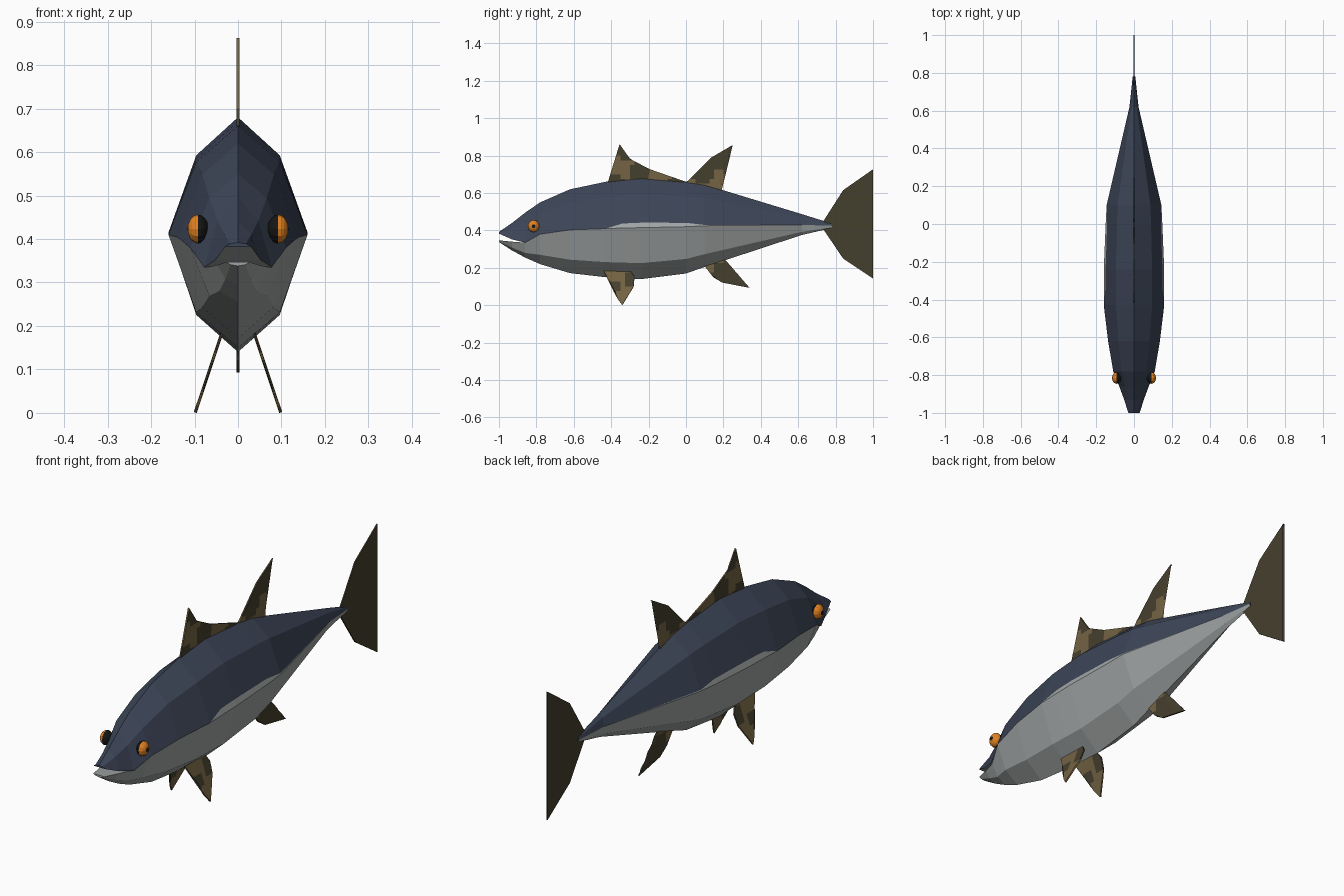
import bpy, bmesh, math
from mathutils import Vector

if "Cube" in bpy.data.objects:
    bpy.data.objects.remove(bpy.data.objects["Cube"])


def material(name, rgb):
    m = bpy.data.materials.new(name)
    m.diffuse_color = (*rgb, 1)
    m.use_nodes = True
    m.node_tree.nodes["Principled BSDF"].inputs["Base Color"].default_value = m.diffuse_color
    return m


NAVY = material("navy back", (0.046, 0.060, 0.096))
GREY = material("silver belly", (0.36, 0.38, 0.38))
TAN = material("tan fin", (0.175, 0.125, 0.056))
OLIVE = material("dark olive fin", (0.060, 0.050, 0.027))
ORANGE = material("orange eye", (0.75, 0.22, 0.015))
BLACK = material("black pupil", (0.008, 0.008, 0.008))


def finish(bm, name, mats):
    me = bpy.data.meshes.new(name)
    bm.to_mesh(me)
    bm.free()
    ob = bpy.data.objects.new(name, me)
    bpy.context.collection.objects.link(ob)
    for m in mats:
        me.materials.append(m)
    return ob


# ---- body: navy upper loft and silver lower loft sharing a rim line ----
def half_ring(y, tip, mid, w, rim, upper):
    side = Vector((w, y, mid))
    top_shoulder = Vector((0.6 * w, y, mid + 0.67 * (tip - mid)))
    low_shoulder = Vector((0.6 * w, y, mid + 0.69 * (tip - mid)))
    if upper:
        half = [side.lerp(top_shoulder, rim), top_shoulder]
    else:
        half = [side, low_shoulder]
    mirrored = [Vector((-p.x, p.y, p.z)) for p in reversed(half)]
    return half + [Vector((0, y, tip))] + mirrored


def loft(bm, rings, mat, floors):
    rows = [[bm.verts.new(p) for p in r] for r in rings]
    for i, (a, b) in enumerate(zip(rows, rows[1:])):
        for j in range(len(a) - 1):
            bm.faces.new((a[j], a[j + 1], b[j + 1], b[j])).material_index = mat
        if i < floors:      # roof or floor of the mouth
            bm.faces.new((a[-1], a[0], b[0], b[-1])).material_index = 1
    if floors:              # lip
        bm.faces.new(rows[0]).material_index = mat
    return rows


# shared stations: y, top, bottom, mid, half width, rim rise
trunk = [(-0.78, 0.55, 0.22, 0.38, 0.11, 0), (-0.62, 0.62, 0.172, 0.403, 0.137, 0),
         (-0.43, 0.66, 0.15, 0.41, 0.16, 0), (-0.34, 0.67, 0.145, 0.413, 0.16, 0.14),
         (-0.24, 0.68, 0.14, 0.415, 0.16, 0.15), (0, 0.66, 0.17, 0.42, 0.15, 0.13),
         (0.1, 0.645, 0.205, 0.425, 0.145, 0.03), (0.62, 0.487, 0.376, 0.43, 0.024, 0),
         (0.78, 0.437, 0.413, 0.425, 0.007, 0)]
upper_jaw = [(-1.0, 0.392, 0.383, 0.03), (-0.93, 0.44, 0.352, 0.052), (-0.86, 0.495, 0.335, 0.078)]
lower_jaw = [(-1.0, 0.338, 0.347, 0.028), (-0.93, 0.293, 0.340, 0.048), (-0.86, 0.255, 0.335, 0.072)]

bm = bmesh.new()
up = [half_ring(*s, 0, True) for s in upper_jaw]
up += [half_ring(y, t, m, w, r, True) for y, t, b, m, w, r in trunk]
low = [half_ring(*s, 0, False) for s in lower_jaw]
low += [half_ring(y, b, m, w, r, False) for y, t, b, m, w, r in trunk]
loft(bm, up, 0, 3)
loft(bm, low, 1, 3)
# silver strip between the widest line and the colour rim
for s in (0, -1):
    for i in range(3, len(up) - 1):
        pts = [low[i][s], low[i + 1][s], up[i + 1][s], up[i][s]]
        uniq = [p for k, p in enumerate(pts) if (p - pts[k - 1]).length > 1e-5]
        if len(uniq) > 2:
            bm.faces.new([bm.verts.new(p) for p in uniq]).material_index = 1
bmesh.ops.remove_doubles(bm, verts=bm.verts, dist=1e-4)
bmesh.ops.holes_fill(bm, edges=bm.edges, sides=0)
bmesh.ops.recalc_face_normals(bm, faces=bm.faces)
finish(bm, "body", [NAVY, GREY])


# ---- fins: flat outlines (y, z) given thickness, coloured by a rule ----
def fin(name, outline, is_tan, cell=0, splay=None, thick=0.007):
    bm = bmesh.new()
    bm.faces.new([bm.verts.new((0, y, z)) for y, z in outline])
    bmesh.ops.triangulate(bm, faces=bm.faces)
    if cell:
        for axis in (1, 2):
            n = Vector([float(k == axis) for k in range(3)])
            for k in range(-60, 60):
                bmesh.ops.bisect_plane(bm, geom=bm.verts[:] + bm.edges[:] + bm.faces[:],
                                       plane_co=n * k * cell, plane_no=n)
    for f in bm.faces:
        c = f.calc_center_median()
        f.material_index = 0 if is_tan(c.y, c.z) else 1
    if splay:
        for v in bm.verts:
            v.co.x = splay(v.co.z)
    bmesh.ops.recalc_face_normals(bm, faces=bm.faces)
    ob = finish(bm, name, [TAN, OLIVE])
    mod = ob.modifiers.new("thickness", "SOLIDIFY")
    mod.thickness = thick
    mod.offset = 0
    return ob


def blotch(y, z):
    return math.sin(38 * y + 20 * z) + math.sin(45 * z - 17 * y) > -0.1


fin("front_dorsal_fin", [(-0.42, 0.65), (-0.405, 0.70), (-0.355, 0.862), (-0.30, 0.783),
                         (-0.195, 0.728), (0, 0.66), (-0.2, 0.66)], blotch, 0.025)
fin("rear_dorsal_fin", [(0.0, 0.655), (0.135, 0.79), (0.25, 0.857), (0.16, 0.775),
                        (0.14, 0.735), (0.19, 0.61)], lambda y, z: z < 0.72 and blotch(y, z), 0.025)
fin("anal_fin", [(0.095, 0.215), (0.14, 0.157), (0.19, 0.122), (0.34, 0.093),
                 (0.225, 0.18), (0.2, 0.255)], lambda y, z: y < 0.21 and blotch(y, z), 0.025)
fin("tail_fin", [(0.725, 0.435), (0.84, 0.615), (1.0, 0.727), (0.9, 0.585), (0.865, 0.44),
                 (0.89, 0.345), (1.0, 0.143), (0.84, 0.25), (0.735, 0.405)],
    lambda y, z: False, thick=0.006)
belly = fin("belly_fins", [(-0.44, 0.185), (-0.39, 0.085), (-0.365, 0.035), (-0.34, 0.001),
                           (-0.28, 0.10), (-0.275, 0.15), (-0.3, 0.19)], blotch, 0.025,
            splay=lambda z: 0.04 + (0.175 - z) * 0.335)
belly.modifiers.new("both sides", "MIRROR")

# ---- eyes: flattened spheres with a black pupil and rim ----
bm = bmesh.new()
bmesh.ops.create_uvsphere(bm, u_segments=12, v_segments=10, radius=1)
for f in bm.faces:
    c = f.calc_center_median()
    r = math.hypot(c.x, c.y)
    f.material_index = 1 if (c.z > 0 and r < 0.4) or c.z < 0.1 else 0
for v in bm.verts:
    x, y, z = v.co
    v.co = (0.092 + 0.024 * z, -0.815 + 0.031 * x, 0.423 + 0.033 * y)
bmesh.ops.recalc_face_normals(bm, faces=bm.faces)
finish(bm, "eyes", [ORANGE, BLACK]).modifiers.new("both sides", "MIRROR")
